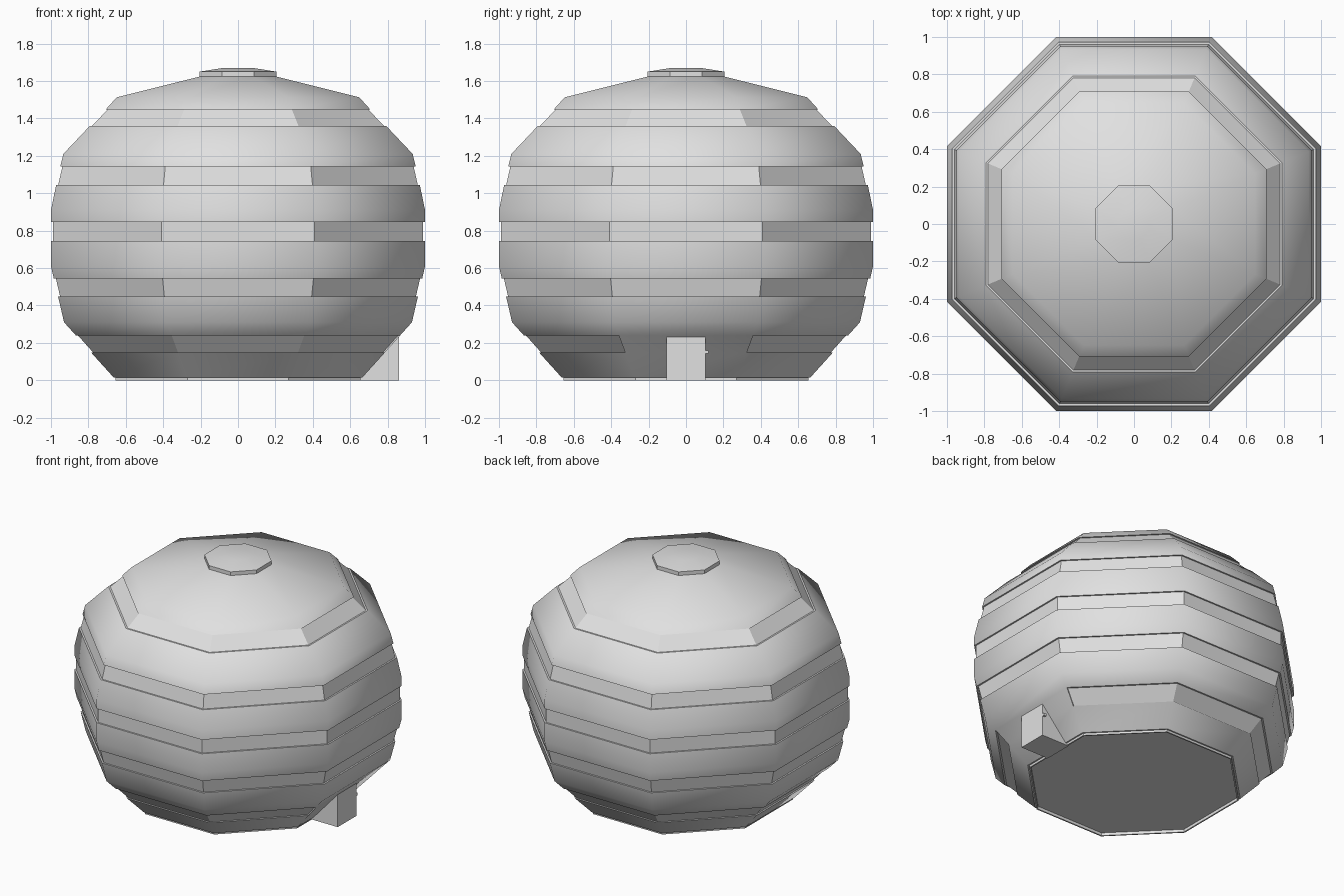
import bpy, bmesh, math

if "Cube" in bpy.data.objects:
    bpy.data.objects.remove(bpy.data.objects["Cube"])

grey = bpy.data.materials.new("light_grey")
grey.diffuse_color = (0.75, 0.75, 0.75, 1)
grey.use_nodes = True
grey.node_tree.nodes["Principled BSDF"].inputs["Base Color"].default_value = grey.diffuse_color

SIDES = 8
STEP = math.tau / SIDES


def ring(bm, apothem, z):
    """Octagon with flat sides facing the axes; side 0 faces +x."""
    r = apothem / math.cos(STEP / 2)
    return [bm.verts.new((r * math.cos((k - 0.5) * STEP),
                          r * math.sin((k - 0.5) * STEP), z)) for k in range(SIDES)]


def quad(bm, a, b, k, smooth):
    n = (k + 1) % SIDES
    f = bm.faces.new((a[k], a[n], b[n], b[k]))
    f.smooth = smooth


def finish(bm, name):
    bmesh.ops.recalc_face_normals(bm, faces=bm.faces)
    me = bpy.data.meshes.new(name)
    bm.to_mesh(me)
    bm.free()
    me.materials.append(grey)
    ob = bpy.data.objects.new(name, me)
    bpy.context.collection.objects.link(ob)
    return ob


# Dome body: (apothem, z, groove starts here)
RECESS = 0.011
profile = [(0.665, 0.015, 0), (0.785, 0.148, 1), (0.867, 0.24, 0), (0.93, 0.31, 0),
           (0.962, 0.448, 1), (0.985, 0.545, 0), (1.0, 0.61, 0), (1.0, 0.745, 1),
           (1.0, 0.845, 0), (1.0, 0.91, 0), (0.972, 1.045, 1), (0.95, 1.143, 0),
           (0.934, 1.21, 0), (0.792, 1.36, 1), (0.708, 1.447, 0), (0.648, 1.513, 0),
           (0.2, 1.625, 0)]
bm = bmesh.new()
rings = [ring(bm, a, z) for a, z, g in profile]
for i in range(len(profile) - 1):
    lo, hi = rings[i], rings[i + 1]
    if not profile[i][2]:
        for k in range(SIDES):
            quad(bm, lo, hi, k, True)
        continue
    # sunken flat band; the lowest one stops either side of the doorway
    in_lo = ring(bm, profile[i][0] - RECESS, profile[i][1])
    in_hi = ring(bm, profile[i + 1][0] - RECESS, profile[i + 1][1])
    for k in range(SIDES):
        if i == 1 and k == 0:
            quad(bm, lo, hi, k, True)
        else:
            quad(bm, lo, in_lo, k, False)
            quad(bm, in_lo, in_hi, k, False)
            quad(bm, in_hi, hi, k, False)
    if i == 1:
        for k in (0, 1):
            bm.faces.new((lo[k], in_lo[k], in_hi[k], hi[k]))
bm.faces.new(rings[-1])
# thin foot rim with a recessed floor
foot = [rings[0]] + [ring(bm, a, z) for a, z in
                     ((0.655, 0.015), (0.655, 0), (0.645, 0), (0.645, 0.02))]
for a, b in zip(foot, foot[1:]):
    for k in range(SIDES):
        quad(bm, a, b, k, False)
bm.faces.new(foot[-1])
finish(bm, "dome_body")

# Cap on the crown
bm = bmesh.new()
cap = [ring(bm, a, z) for a, z in ((0.205, 1.615), (0.205, 1.65), (0.08, 1.67))]
for i in range(2):
    for k in range(SIDES):
        quad(bm, cap[i], cap[i + 1], k, i == 1)
bm.faces.new(cap[0])
bm.faces.new(cap[2]).smooth = True
finish(bm, "crown_cap")


def box(name, x0, x1, y0, y1, z0, z1):
    bm = bmesh.new()
    bmesh.ops.create_cube(bm, size=1)
    for v in bm.verts:
        v.co = ((x0 + x1) / 2 + v.co.x * (x1 - x0),
                (y0 + y1) / 2 + v.co.y * (y1 - y0),
                (z0 + z1) / 2 + v.co.z * (z1 - z0))
    finish(bm, name)


# Doorway porch and its small latch
box("door_porch", 0.64, 0.86, -0.105, 0.105, 0, 0.24)
box("door_latch", 0.84, 0.86, 0.10, 0.12, 0.142, 0.16)
